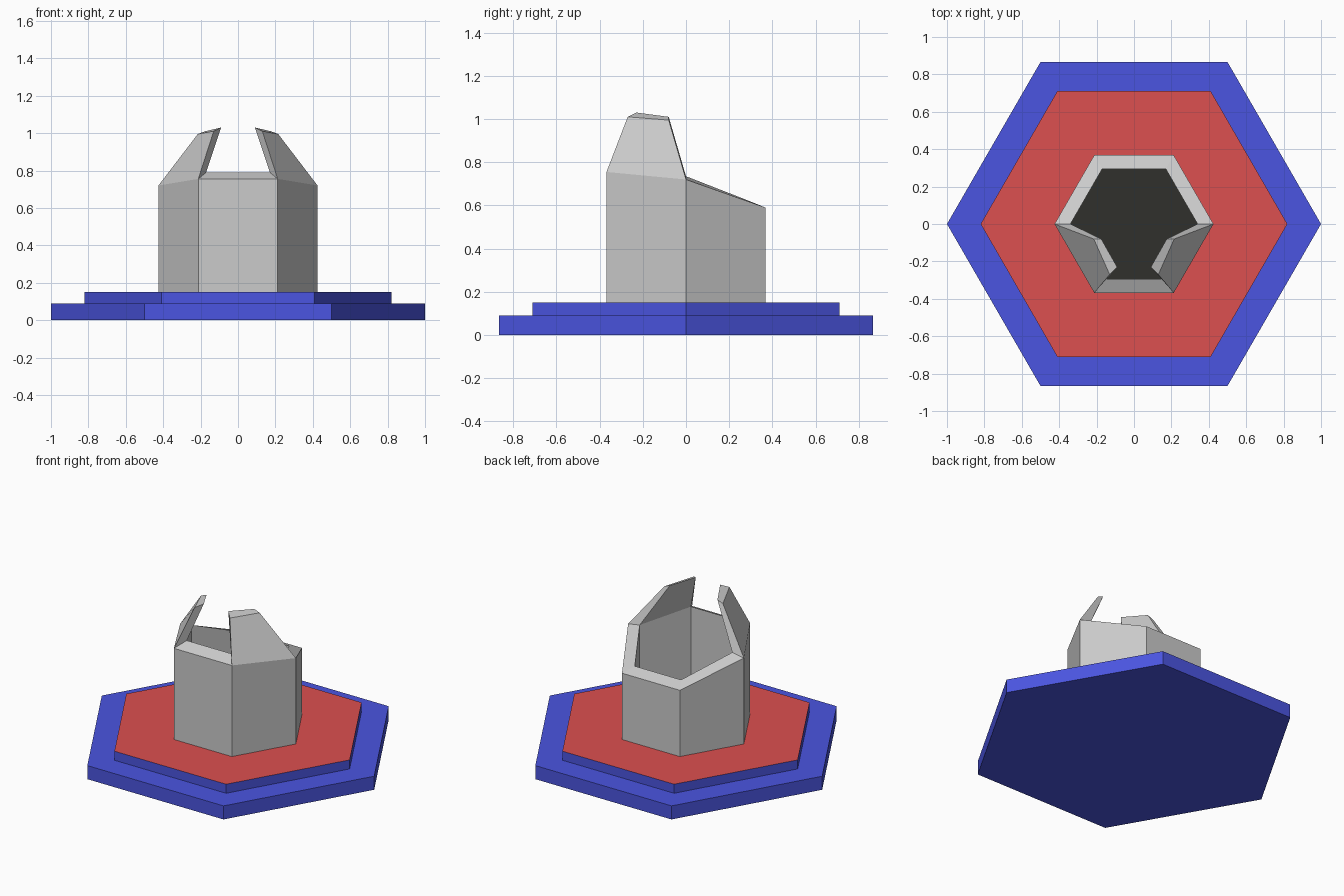
import bpy, bmesh
from math import sin, cos, pi

if "Cube" in bpy.data.objects:
    bpy.data.objects.remove(bpy.data.objects["Cube"])


def material(name, rgb):
    m = bpy.data.materials.new(name)
    m.diffuse_color = (*rgb, 1)
    m.use_nodes = True
    m.node_tree.nodes["Principled BSDF"].inputs["Base Color"].default_value = m.diffuse_color
    return m


blue = material("blue", (0.07, 0.09, 0.75))
red = material("red", (0.72, 0.08, 0.08))
grey = material("grey", (0.7, 0.7, 0.7))
dark = material("dark", (0.03, 0.03, 0.025))


def hexagon(bm, radius, heights):
    """Ring of six verts, starting at +x and going round through +y."""
    return [bm.verts.new((radius * cos(i * pi / 3), radius * sin(i * pi / 3), z))
            for i, z in enumerate(heights)]


def bridge(bm, a, b):
    return [bm.faces.new((a[i], a[(i + 1) % 6], b[(i + 1) % 6], b[i])) for i in range(6)]


def finish(bm, name, mats):
    bmesh.ops.recalc_face_normals(bm, faces=bm.faces)
    me = bpy.data.meshes.new(name)
    bm.to_mesh(me)
    bm.free()
    for m in mats:
        me.materials.append(m)
    bpy.context.collection.objects.link(bpy.data.objects.new(name, me))


# Stepped hexagonal base with a red deck
bm = bmesh.new()
rings = [hexagon(bm, r, [z] * 6) for r, z in ((1, 0), (1, 0.09), (0.82, 0.09), (0.82, 0.15))]
bm.faces.new(rings[0][::-1])
for a, b in zip(rings, rings[1:]):
    bridge(bm, a, b)
bm.faces.new(rings[-1]).material_index = 1
finish(bm, "stepped_base", [blue, red])

# Hollow tower: sloping rim, dark floor, two fins leaning inward at the front
bm = bmesh.new()
bottom = hexagon(bm, 0.425, [0.15] * 6)
outer = hexagon(bm, 0.425, [0.72, 0.59, 0.59, 0.72, 0.755, 0.755])
inner = hexagon(bm, 0.34, [0.735, 0.62, 0.62, 0.735, 0.79, 0.79])
floor = hexagon(bm, 0.34, [0.18] * 6)
bm.faces.new(bottom[::-1])
bridge(bm, bottom, outer)
rim = bridge(bm, outer, inner)
bridge(bm, inner, floor)
bm.faces.new(floor).material_index = 1

for side, back, front in ((1, 0, 5), (-1, 3, 4)):
    base = [outer[back], outer[front], inner[front], inner[back]]
    tip = [bm.verts.new((side * x, y, z)) for x, y, z in (
        (0.215, -0.08, 0.995), (0.13, -0.27, 1.01),
        (0.09, -0.23, 1.03), (0.175, -0.08, 1.01))]
    for i in range(4):
        j = (i + 1) % 4
        bm.faces.new((base[i], base[j], tip[j], tip[i]))
    bm.faces.new(tip)
# Rim faces covered by the fins
bmesh.ops.delete(bm, geom=[rim[3], rim[5]], context='FACES_ONLY')
finish(bm, "finned_tower", [grey, dark])
